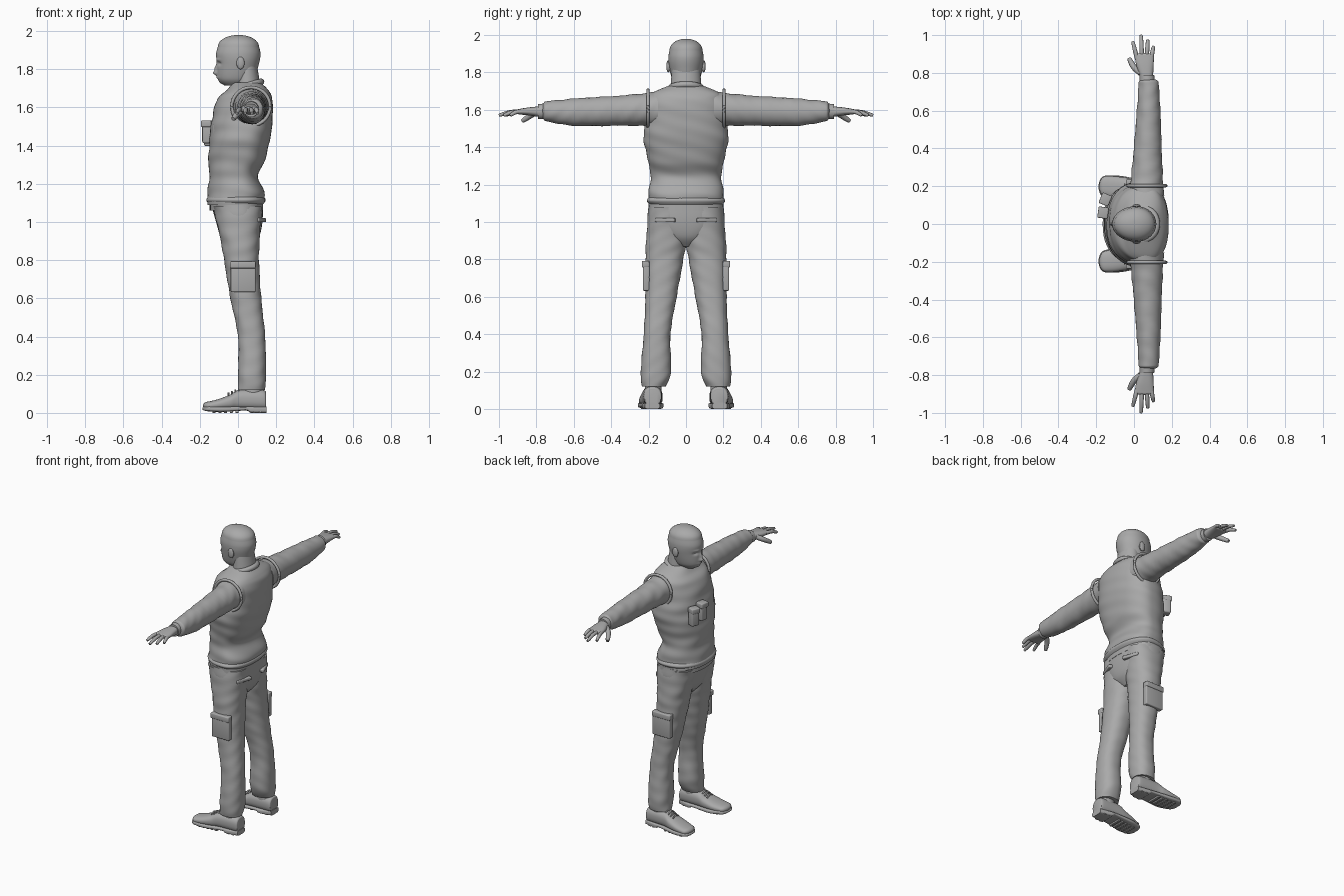
import bpy, bmesh, math
from mathutils import Vector, Matrix

default_cube = bpy.data.objects.get("Cube")
if default_cube:
    bpy.data.objects.remove(default_cube, do_unlink=True)

grey = bpy.data.materials.new("plain grey")
grey.use_nodes = True
colour = (.4, .4, .4, 1)
grey.diffuse_color = colour
grey.node_tree.nodes["Principled BSDF"].inputs["Base Color"].default_value = colour

# Order of the two cross-section values and the station along each axis
AXES = {"z": lambda a, b, station: Vector((a, b, station)),
        "y": lambda a, b, station: Vector((a, station, b)),
        "x": lambda a, b, station: Vector((station, a, b))}


def finish(bm, name):
    """Turn the mesh into a smooth, coloured object."""
    bmesh.ops.recalc_face_normals(bm, faces=bm.faces)
    mesh = bpy.data.meshes.new(name)
    bm.to_mesh(mesh)
    bm.free()
    mesh.materials.append(grey)
    obj = bpy.data.objects.new(name, mesh)
    bpy.context.collection.objects.link(obj)
    bpy.ops.object.select_all(action="DESELECT")
    obj.select_set(True)
    bpy.context.view_layer.objects.active = obj
    bpy.ops.object.shade_smooth_by_angle(angle=math.radians(45))


def skin(name, rings, closed=False):
    """Bridge rings of points with quads and cap the open ends."""
    bm = bmesh.new()
    loops = [[bm.verts.new(point) for point in ring] for ring in rings]
    pairs = list(zip(loops, loops[1:]))
    if closed:
        pairs.append((loops[-1], loops[0]))
    else:
        bm.faces.new(loops[0])
        bm.faces.new(loops[-1])
    for low, high in pairs:
        for i in range(len(low)):
            bm.faces.new((low[i - 1], low[i], high[i], high[i - 1]))
    finish(bm, name)


def circle(count):
    """Cosine and sine pairs around a full turn."""
    angles = [math.tau * i / count for i in range(count)]
    return [(math.cos(angle), math.sin(angle)) for angle in angles]


def spline(rows, steps):
    """Smooth interpolation through rows of numbers."""
    out = []
    for i, (start, end) in enumerate(zip(rows, rows[1:])):
        before = rows[max(i - 1, 0)]
        after = rows[min(i + 2, len(rows) - 1)]
        for step in range(steps):
            u = step / steps
            ease = u * u * (3 - 2 * u)
            out.append([p + (q - p) * ease
                        + u * (1 - u) * ((1 - u) * (q - o) - u * (r - p)) / 2
                        for o, p, q, r in zip(before, start, end, after)])
    return out + [list(rows[-1])]


def add_dome(rows, depth):
    """Round off the last section with shrinking copies of it."""
    station, a_min, a_max, b_min, b_max = rows[-1]
    direction = math.copysign(depth, station - rows[0][0])
    a_mid, b_mid = (a_min + a_max) / 2, (b_min + b_max) / 2
    for i in range(1, 8):
        angle = math.pi * i / 16
        shrink = math.cos(angle)
        rows.append([station + direction * math.sin(angle)]
                    + [a_mid + (a - a_mid) * shrink for a in (a_min, a_max)]
                    + [b_mid + (b - b_mid) * shrink for b in (b_min, b_max)])


def loft(name, rows, axis="z", side=1, power=2, skew=.5, ripple=0,
         dome=0, segments=48, steps=6, shape=None):
    """Rows are (station, a_min, a_max, b_min, b_max), or one half width for b."""
    rows = [row if len(row) == 5 else (*row[:3], -row[3], row[3]) for row in rows]
    sections = spline(rows, steps)
    if dome:
        add_dome(sections, dome)
    rings = []
    for station, a_min, a_max, b_min, b_max in sections:
        a_mid = a_min + (a_max - a_min) * skew
        b_mid, b_half = (b_min + b_max) / 2, (b_max - b_min) / 2
        ring = []
        for c, s in circle(segments):
            # Cloth folds wander around the section as the station changes
            fold = math.sin(station * 60 + 3 * s) * math.sin(2 * math.atan2(s, c) + station * 17)
            radius = 1 + ripple * fold
            a_half = a_max - a_mid if c > 0 else a_mid - a_min
            a = a_mid + a_half * radius * math.copysign(abs(c) ** (2 / power), c)
            b = b_mid + b_half * radius * math.copysign(abs(s) ** (2 / power), s)
            point = AXES[axis](a, b, station)
            if shape:
                shape(point)
            point.y *= side
            ring.append(point)
        rings.append(ring)
    skin(name, rings)


def tube(name, path, radius, side=1, closed=False):
    """Round tube on a path; open tubes taper to a soft tip."""
    points = [Vector(p) for p in (path if closed else spline(path, 5))]
    count, rings = len(points), []
    for i, point in enumerate(points):
        ahead = points[(i + 1) % count] if closed or i < count - 1 else point
        behind = points[i - 1] if closed or i else point
        turn = (ahead - behind).to_track_quat("Z", "Y")
        size = radius if closed else radius * (1 - (i / count) ** 4 / 2)
        ring = [point + turn @ Vector((c * size, s * size, 0)) for c, s in circle(12)]
        for corner in ring:
            corner.y *= side
        rings.append(ring)
    skin(name, rings, closed)


def box(name, centre, size, turn=0, bevel=.006):
    """Rounded box turned about the vertical."""
    bm = bmesh.new()
    placing = (Matrix.Translation(centre) @ Matrix.Rotation(turn, 4, "Z")
               @ Matrix.Diagonal((*size, 1)))
    bmesh.ops.create_cube(bm, size=1, matrix=placing)
    bmesh.ops.bevel(bm, geom=bm.edges[:], offset=bevel, segments=3,
                    profile=.5, affect="EDGES")
    finish(bm, name)


# Face relief: y, z, width, height and push of each soft bump
FACE = {"nose_tip": (0, 1.78, .012, .011, -.02),
        "nose_bridge": (0, 1.805, .009, .02, -.013),
        "eye_socket": (.034, 1.83, .015, .009, .01),
        "brow": (.03, 1.85, .02, .007, -.004),
        "lips": (0, 1.757, .02, .006, -.007),
        "chin": (0, 1.73, .02, .01, -.005)}


def sculpt_face(point):
    if point.x < 0:
        for y, z, width, height, push in FACE.values():
            across, up = (abs(point.y) - y) / width, (point.z - z) / height
            point.x += push * math.exp(-across ** 2 - up ** 2)


# Head and neck
loft("head", [(1.715, -.07, .04, .04), (1.75, -.105, .085, .07), (1.83, -.11, .11, .09),
              (1.88, -.115, .118, .094), (1.92, -.105, .11, .088)],
     skew=.55, dome=.06, segments=112, steps=14, shape=sculpt_face)
loft("neck", [(1.64, -.02, .13, .09), (1.82, -.01, .1, .075)])

# Sweater with hem, belt and collar
loft("sweater", [(1.09, -.16, .13, .2), (1.15, -.16, .14, .2), (1.24, -.15, .105, .19),
                 (1.32, -.155, .14, .2), (1.42, -.15, .165, .224), (1.52, -.14, .18, .22),
                 (1.64, -.11, .18, .205), (1.69, -.06, .16, .18), (1.73, -.03, .12, .09)],
     power=2.3, skew=.6, ripple=.016, segments=72, steps=8)
loft("hem", [(1.09, -.15, .13, .19), (1.115, -.166, .145, .21), (1.14, -.15, .13, .19)],
     power=2.3, skew=.6)
loft("belt", [(1.06, -.148, .132, .198), (1.1, -.148, .132, .198)], power=2.3, skew=.6)
tube("collar", [(.047 + .074 * c, .083 * s, 1.713 + .022 * c) for c, s in circle(48)],
     .017, closed=True)

# Trouser seat
loft("trouser_seat", [(.87, -.05, .07, .04), (.92, -.09, .11, .13), (1, -.115, .128, .2),
                      (1.09, -.14, .13, .2)], power=2.4)

# Root x, tip x and reach of each finger
FINGERS = {"index": (.016, -.006, .965), "middle": (.042, .038, 1),
           "ring": (.067, .073, .975), "little": (.091, .103, .94)}

for side, tag in ((-1, "left_"), (1, "right_")):
    loft(tag + "ear", [(.08, 0, .03, 1.81, 1.85), (.095, -.008, .034, 1.8, 1.865)],
         "y", side, dome=.01)

    # Arm, armhole seam and cuff
    loft(tag + "sleeve", [(.15, -.03, .16, 1.51, 1.7), (.3, -.01, .15, 1.515, 1.68),
                          (.6, .015, .14, 1.515, 1.66), (.75, .025, .13, 1.54, 1.645)],
         "y", side, ripple=.03, dome=.02, steps=12)
    tube(tag + "armhole_seam", [(.068 + c / 10, .203, 1.605 + s / 10) for c, s in circle(40)],
         .009, side, closed=True)
    loft(tag + "cuff", [(.75, .03, .11, 1.55, 1.635), (.79, .03, .107, 1.55, 1.63)], "y", side)

    # Hand
    loft(tag + "palm", [(.77, .036, .1, 1.56, 1.62), (.84, .012, .104, 1.57, 1.613),
                        (.89, .004, .105, 1.575, 1.605)], "y", side, power=2.5, dome=.015)
    for finger, (root, tip, reach) in FINGERS.items():
        tube(tag + finger + "_finger", [(root, .875, 1.59),
             ((root + tip) / 2, (.875 + reach) / 2, 1.588), (tip, reach, 1.57)], .0115, side)
    tube(tag + "thumb", [(.035, .8, 1.59), (0, .83, 1.57), (-.025, .875, 1.54)], .016, side)

    # Trouser leg with cargo and back pockets
    loft(tag + "trouser_leg", [(.12, 0, .14, .11, .235), (.2, 0, .147, .08, .242),
                               (.4, 0, .142, .083, .226), (.6, -.04, .122, .05, .217),
                               (.8, -.073, .11, .014, .217), (.9, -.09, .113, 0, .213),
                               (1.08, -.13, .125, 0, .2)],
         side=side, power=2.3, ripple=.02, steps=12)
    box(tag + "cargo_pocket", (.027, .213 * side, .71), (.13, .035, .155))
    box(tag + "cargo_flap", (.025, .216 * side, .775), (.136, .04, .036))
    box(tag + "back_pocket_flap", (.116, .11 * side, 1.01), (.03, .11, .022), .35 * side)

    # Shoe: ankle, upper, sole, treads and laces
    loft(tag + "ankle", [(.06, .02, .13, .13, .22), (.14, .02, .13, .13, .22)], side=side)
    loft(tag + "shoe_upper", [(.147, .14, .215, .015, .1), (.13, .13, .226, .015, .12),
                              (.01, .125, .235, .015, .122), (-.04, .125, .245, .015, .096),
                              (-.1, .13, .252, .015, .073), (-.15, .143, .252, .015, .06)],
         "x", side, power=2.4, dome=.034)
    loft(tag + "shoe_sole", [(.15, .14, .22, 0, .034), (.07, .122, .234, 0, .034),
                             (.04, .122, .236, .012, .034), (-.08, .12, .256, .005, .034),
                             (-.15, .138, .256, .008, .036)],
         "x", side, power=4, dome=.038)
    for i in range(9):
        if i not in (5, 6):
            box(tag + "tread", (.03 * i - .125, (.196 - .002 * i) * side, .006),
                (.016, .09, .012), bevel=.002)
    for i in range(4):
        x, z = .018 * i - .05, .1 + .0075 * i
        tube(tag + "lace", [(x, .155, z - .008), (x, .183, z + .003), (x, .212, z - .008)],
             .005, side)

# Chest pouches and flat chest pocket
for label, x, y, z, turn in (("inner", -.16, .06, 1.47, -.15), ("outer", -.148, .13, 1.455, -.4)):
    box(label + "_chest_pouch", (x, y, z), (.05, .055, .115), turn, .01)
    box(label + "_pouch_flap", (x - .004, y, z + .045), (.054, .06, .034), turn)
box("chest_pocket", (-.103, -.125, 1.46), (.02, .07, .11), .7)
